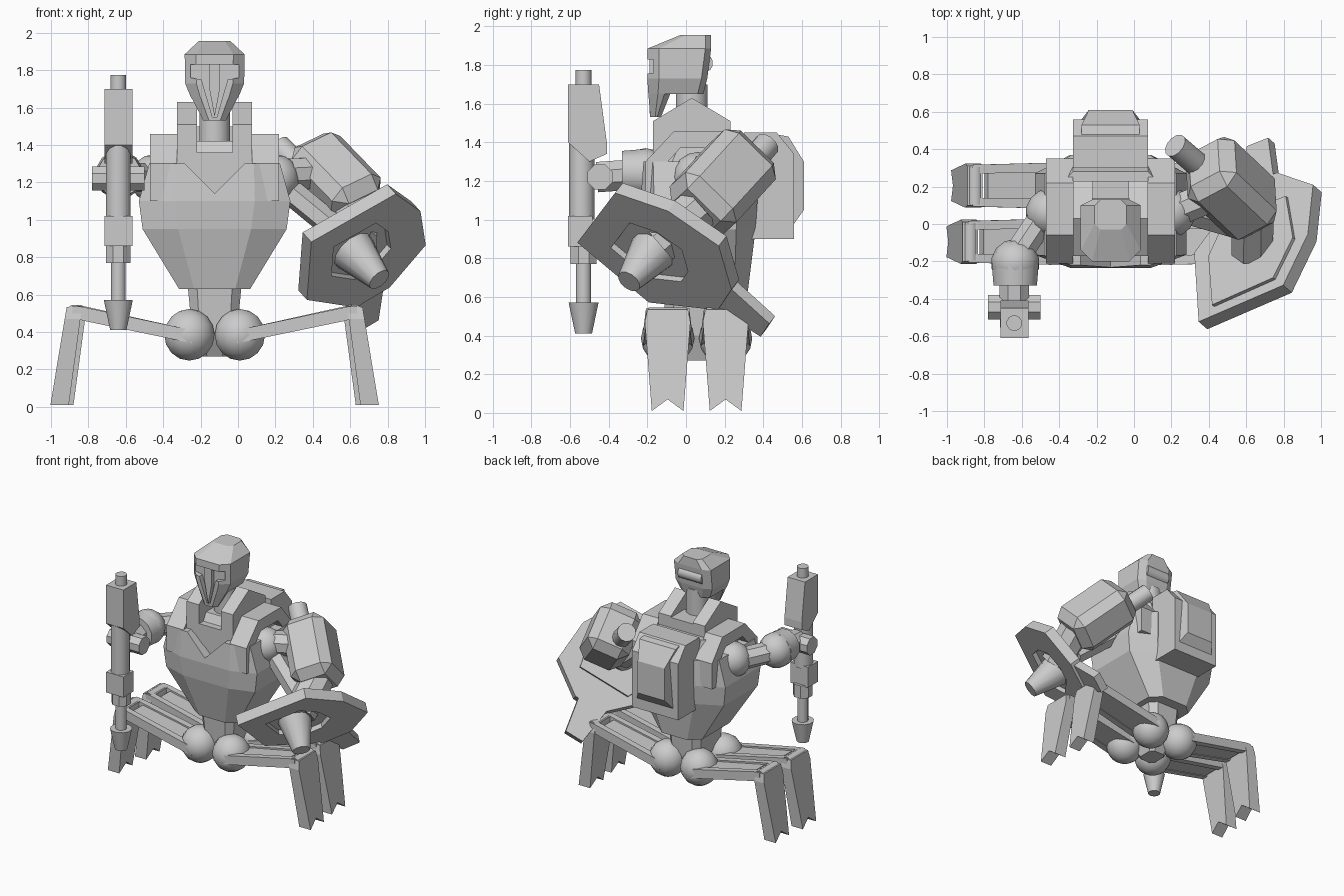
import bpy, bmesh, math
from mathutils import Vector as V, Matrix

if "Cube" in bpy.data.objects:
    bpy.data.objects.remove(bpy.data.objects["Cube"])

CX = -0.125  # symmetry plane of the body


def loft(name, loops, closed=False, smooth=False):
    """Skin a row of equal-length vertex loops; cap the ends unless closed."""
    bm = bmesh.new()
    rows = [[bm.verts.new(p) for p in lp] for lp in loops]
    n = len(rows[0])
    pairs = list(zip(rows, rows[1:] + rows[:1])) if closed else list(zip(rows, rows[1:]))
    for a, b in pairs:
        for i in range(n):
            j = (i + 1) % n
            bm.faces.new((a[i], a[j], b[j], b[i]))
    if not closed:
        bm.faces.new(rows[0])
        bm.faces.new(rows[-1])
    bmesh.ops.recalc_face_normals(bm, faces=bm.faces)
    return finish(name, bm, smooth)


def finish(name, bm, smooth=False):
    me = bpy.data.meshes.new(name)
    bm.to_mesh(me)
    bm.free()
    ob = bpy.data.objects.new(name, me)
    bpy.context.collection.objects.link(ob)
    if smooth:
        bpy.ops.object.select_all(action='DESELECT')
        ob.select_set(True)
        bpy.context.view_layer.objects.active = ob
        bpy.ops.object.shade_smooth_by_angle(angle=math.radians(40))
    return ob


def prism(name, pts, f, a, b):
    """Extrude a 2D profile between depths a and b; f maps (u, v, depth) to 3D."""
    return loft(name, [[f(u, v, d) for u, v in pts] for d in (a, b)])


def side(u, v, d):   # profile in y-z, depth along x
    return (d, u, v)


def front(u, v, d):  # profile in x-z, depth along y
    return (CX + u, d, v)


def cyl(name, p0, p1, r0, r1=None, n=12, smooth=True):
    p0, p1 = V(p0), V(p1)
    q = (p1 - p0).to_track_quat('Z', 'Y')
    return loft(name, [[p + q @ V((r * math.cos(2 * math.pi * (i + .5) / n),
                                   r * math.sin(2 * math.pi * (i + .5) / n), 0)) for i in range(n)]
                       for p, r in ((p0, r0), (p1, r0 if r1 is None else r1))], smooth=smooth)


def ball(name, c, r):
    bm = bmesh.new()
    bmesh.ops.create_uvsphere(bm, u_segments=14, v_segments=8, radius=r, matrix=Matrix.Translation(c))
    return finish(name, bm, True)


def box(name, lo, hi, bevel=0, axes=None, c=(0, 0, 0)):
    """Box from lo to hi, optionally bevelled and placed in a rotated frame."""
    bm = bmesh.new()
    bmesh.ops.create_cube(bm, size=1)
    for v in bm.verts:
        v.co = V([l + (k + .5) * (h - l) for k, l, h in zip(v.co, lo, hi)])
    if bevel:
        bmesh.ops.bevel(bm, geom=bm.edges[:], offset=bevel, segments=1, affect='EDGES')
    if axes:
        for v in bm.verts:
            v.co = V(c) + sum((a * k for a, k in zip(axes, v.co)), V())
    bmesh.ops.recalc_face_normals(bm, faces=bm.faces)
    return finish(name, bm)


def octo(z, hw, y0, y1, cx, cf, cb):
    """Horizontal eight-sided section: side inset cx, front and back chamfers cf, cb."""
    return [(CX + x, y, z) for x, y in ((-hw + cx, y0), (hw - cx, y0), (hw, y0 + cf), (hw, y1 - cb),
                                        (hw - cx, y1), (-hw + cx, y1), (-hw, y1 - cb), (-hw, y0 + cf))]


def carve(ob, cutter):
    m = ob.modifiers.new("cut", 'BOOLEAN')
    m.object, m.operation, m.solver = cutter, 'DIFFERENCE', 'EXACT'
    bpy.context.view_layer.objects.active = ob
    bpy.ops.object.modifier_apply(modifier=m.name)
    bpy.data.objects.remove(cutter)


# Torso with V neckline
chest = loft("chest", [octo(.63, .19, -.14, .32, .08, .05, .07), octo(.95, .385, -.22, .36, .19, .06, .1),
                       octo(1.1, .405, -.235, .37, .19, .07, .1), octo(1.3, .35, -.22, .37, .14, .05, .1)])
carve(chest, prism("neck_cutter", [(0, 1.14), (.18, 1.32), (-.18, 1.32)], front, -.4, -.16))
loft("upper_chest", [octo(1.28, .28, -.16, .34, .08, .08, .08), octo(1.42, .26, -.08, .28, .06, .06, .06)])
loft("pelvis", [octo(.27, .07, -.02, .14, .03, .03, .03), octo(.4, .12, -.1, .22, .04, .04, .04),
                octo(.66, .145, -.12, .24, .05, .05, .05)])

# Shoulder arches, shoulder balls and collar
outer = [(-.21, 1.1), (-.21, 1.3), (-.06, 1.46), (.22, 1.46), (.35, 1.3), (.35, 1.1)]
inner = [(.27, 1.1), (.27, 1.26), (.18, 1.37), (-.03, 1.37), (-.13, 1.26), (-.13, 1.1)]
for s, tag in ((-1, "right"), (1, "left")):
    prism(tag + "_shoulder_arch", outer + inner, side, CX + s * .2, CX + s * .345)
    ball(tag + "_shoulder_ball", (CX + s * .325, .06, 1.22), .13)
    prism(tag + "_collar", [(-.17, 1.28), (-.17, 1.51), (.03, 1.63), (.23, 1.51), (.23, 1.38)],
          side, CX + s * .095, CX + s * .2)
box("collar_front", (CX - .165, -.165, 1.2), (CX + .165, -.02, 1.36))
box("collar_back", (CX - .1, .06, 1.35), (CX + .1, .23, 1.5))
cyl("neck", (CX, .03, 1.3), (CX, .03, 1.7), .085)

# Backpack
prism("backpack", [(.3, .9), (.56, .9), (.56, 1.34), (.47, 1.45), (.3, 1.45)], side, CX - .2, CX + .2)
loft("backpack_panel", [[(CX + k * x, y, z) for k, y, z in
                         ((1, .45, .98), (1, .56, .98), (.75, .61, 1.05), (.75, .61, 1.3), (1, .53, 1.43),
                          (1, .42, 1.45))] for x in (-.155, .155)])

# Helmet with carved visor, separate jaw
head = loft("helmet", [octo(1.65, .125, -.195, .09, .05, .05, .03), octo(1.73, .158, -.2, .11, .06, .06, .03),
                       octo(1.885, .16, -.2, .13, .06, .06, .03), octo(1.955, .085, -.03, .13, .03, .03, .03)])
jaw = loft("jaw", [octo(1.53, .06, -.185, -.13, .03, .025, .02), octo(1.655, .125, -.195, -.08, .05, .05, .03)])
for part in (head, jaw):
    carve(part, prism("visor_cutter", [(-.13, 1.83), (.13, 1.83), (.13, 1.76), (.07, 1.75), (.012, 1.55),
                                       (-.012, 1.55), (-.07, 1.75), (-.13, 1.76)], front, -.3, -.16))
prism("nose_guard", [(-.03, 1.85), (.03, 1.85), (.03, 1.71), (0, 1.55), (-.03, 1.71)], front, -.19, -.14)
cyl("helmet_roll", (CX - .1, .09, 1.81), (CX + .1, .09, 1.81), .05)

# Four legs
for s, sd in ((-1, "right"), (1, "left")):
    for yc, k, fb in ((-.095, 0, "front"), (.205, -.025, "rear")):
        n = fb + "_" + sd

        def across(u, v, d):
            return (CX + s * u, yc + d * (1 + .25 * max(0, .7 - u)), v)

        def shin(u, v, d):
            t = (.54 - v) / .53
            return (CX + s * (.75 + k + .08 * t + d * (1 + .2 * t)), yc + u, v)

        ball(n + "_hip", (CX + s * .135, yc, .385), .138)
        thigh = [(.12, .34), (.12, .41), (.71 + k, .535), (.76 + k, .54), (.76 + k, .48), (.7 + k, .46)]
        for e in (-1, 1):
            prism(n + "_thigh_rail", thigh, across, e * .065, e * .112)
        prism(n + "_thigh_plate", [(.12, .345), (.12, .4), (.68 + k, .515), (.7 + k, .465)], across, -.066, .066)
        cyl(n + "_knee", (CX + s * (.75 + k), yc - .1, .505), (CX + s * (.75 + k), yc + .1, .505), .042)
        prism(n + "_shin", [(-.105, .535), (-.118, .47), (-.082, .01), (0, .07), (.082, .01), (.118, .47),
                            (.105, .535)], shin, -.042, .04)

# Right arm and fist
gx = -.64
cyl("right_upper_arm", (-.48, .05, 1.22), (-.62, -.16, 1.24), .08, n=8, smooth=False)
ball("right_elbow", (gx + .005, -.21, 1.24), .13)
cyl("right_forearm", (gx + .005, -.21, 1.24), (gx + .005, -.33, 1.24), .13, .12)
cyl("right_wrist", (gx, -.32, 1.23), (gx, -.46, 1.22), .085, n=8, smooth=False)
cyl("right_fist", (gx - .14, -.445, 1.22), (gx + .14, -.445, 1.22), .07, n=8, smooth=False)

# Gun held upright
prism("gun_stock", [(-.61, 1.4), (-.61, 1.7), (-.45, 1.7), (-.41, 1.4), (-.41, 1.34), (-.5, 1.3)],
      side, gx - .075, gx + .075)
cyl("gun_cap", (gx, -.53, 1.68), (gx, -.53, 1.775), .042)
cyl("gun_receiver", (gx, -.54, 1.42), (gx, -.54, 1.0), .068)
box("gun_block", (gx - .075, -.61, .86), (gx + .075, -.485, 1.02))
cyl("gun_collar", (gx, -.53, .87), (gx, -.53, .77), .072, n=8)
cyl("gun_barrel", (gx, -.53, .78), (gx, -.53, .55), .04)
cyl("gun_muzzle", (gx, -.53, .57), (gx, -.53, .41), .08, .045)

# Left arm: armoured block, peg and link bars
u = V((-.58, .55, .6)).normalized()
v = V((-.05, .72, -.69))
v = (v - u * v.dot(u)).normalized()
w = u.cross(v)
block_c = V((.52, .19, 1.19))
box("left_arm_block", (-.25, -.185, -.16), (.25, .185, .16), .065, (u, v, w), block_c)
cyl("left_arm_peg", (.36, .3, 1.25), (.22, .42, 1.39), .068)
cyl("left_shoulder_link", (.2, .06, 1.24), (.42, .15, 1.25), .09, n=8, smooth=False)
cyl("left_arm_bar", (.28, .06, 1.15), (.56, -.02, .92), .07, n=6, smooth=False)

# Shield, set square to the arm, with recessed front, tail and nozzle
n = V((.58, -.5, -.64)).normalized()
p = V((.07, .77, -.63))
p = (p - n * p.dot(n)).normalized()
q = n.cross(p)
sc = V((.67, -.1, .85))
rim = [(-.4, -.36), (-.38, .195), (-.1, .345), (.22, .365), (.4, .12), (.4, -.1), (.08, -.41)]


def on_shield(a, b, d):
    return sc + p * a + q * b + n * d


hole = [(a * .5 - .04, b * .5 - .04) for a, b in rim]
prism("shield_plate", rim, on_shield, -.03, .015)
loft("shield_rim", [[on_shield(a, b, d) for a, b in lp] for lp, d in
                    ((rim, .01), (rim, .05), (hole, .05), (hole, .01))], closed=True)
prism("shield_tail", [(.25, -.14), (.25, .12), (.66, .05), (.66, -.09)], on_shield, -.03, .03)
prism("shield_back_plate", [(-.34, -.26), (-.32, .14), (-.1, .26), (.2, .2), (.2, -.2), (0, -.3)],
      on_shield, -.05, -.03)
hub = V((.61, -.17, .84))
cyl("nozzle", hub, hub + n * .25, .125, .065)
cyl("left_forearm", block_c - u * .2, on_shield(-.05, -.03, -.02), .12, n=8, smooth=False)
